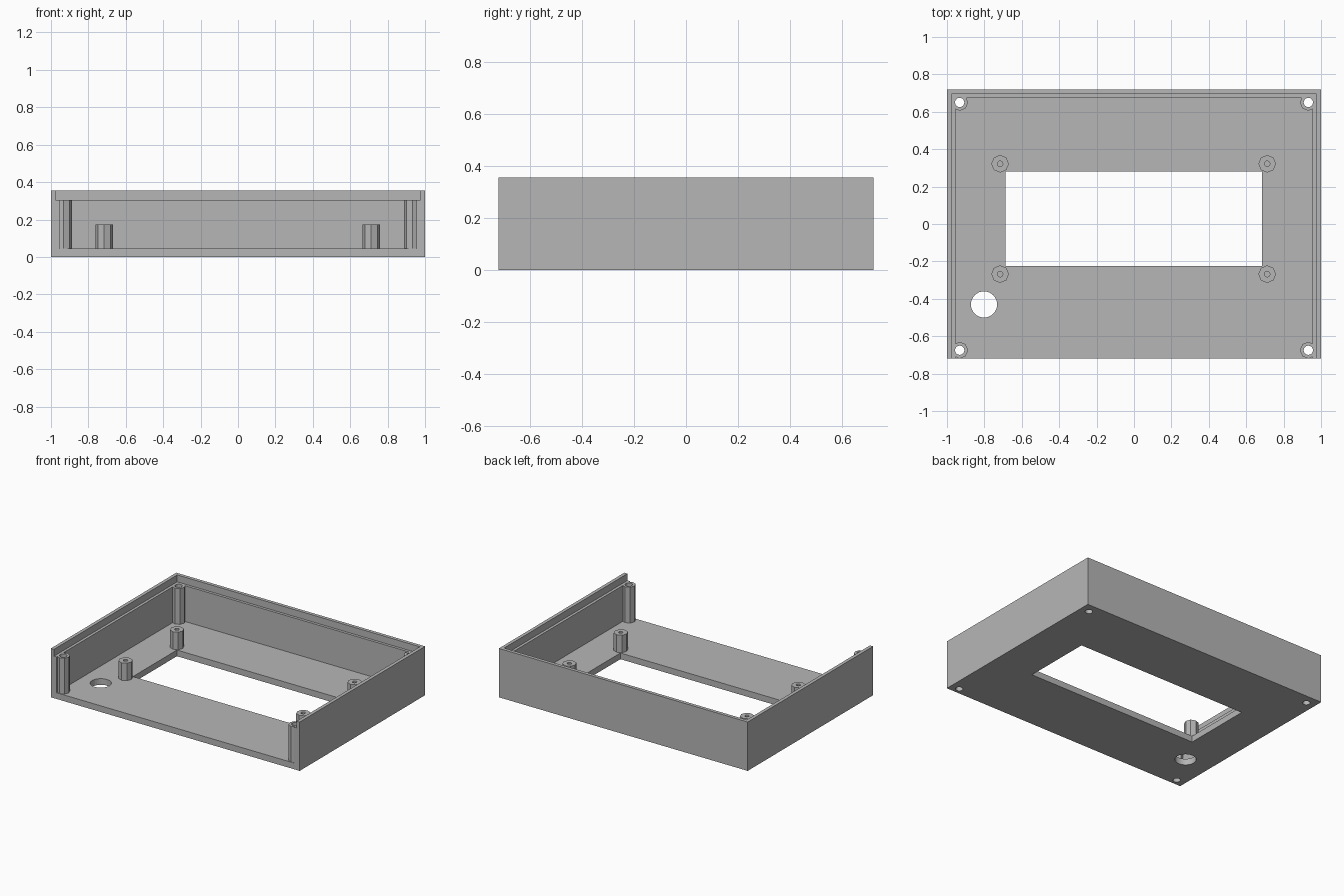
import bpy
import math

cube = bpy.data.objects.get("Cube")
if cube:
    bpy.data.objects.remove(cube, do_unlink=True)

grey = bpy.data.materials.new("plain grey")
grey.use_nodes = True
GREY = (0.47, 0.47, 0.47, 1)
grey.diffuse_color = GREY
grey.node_tree.nodes["Principled BSDF"].inputs["Base Color"].default_value = GREY


def finish(name):
    obj = bpy.context.object
    obj.name = name
    obj.data.materials.append(grey)
    return obj


def box(name, x0, x1, y0, y1, z0, z1):
    bpy.ops.mesh.primitive_cube_add(
        size=1, location=((x0 + x1) / 2, (y0 + y1) / 2, (z0 + z1) / 2))
    bpy.context.object.scale = (x1 - x0, y1 - y0, z1 - z0)
    bpy.ops.object.transform_apply(location=False, rotation=False, scale=True)
    return finish(name)


def cylinder(name, x, y, z0, z1, radius, sides):
    # A vertex points along x so the flats line up with the case
    bpy.ops.mesh.primitive_cylinder_add(
        vertices=sides, radius=radius, depth=z1 - z0, location=(x, y, (z0 + z1) / 2))
    return finish(name)


def combine(target, tool, operation="DIFFERENCE"):
    mod = target.modifiers.new("combine", "BOOLEAN")
    mod.operation = operation
    mod.solver = "EXACT"
    mod.object = tool
    bpy.context.view_layer.objects.active = target
    bpy.ops.object.modifier_apply(modifier=mod.name)
    bpy.data.objects.remove(tool, do_unlink=True)


HALF_Y, TOP, FLOOR, LEDGE = 0.72, 0.355, 0.045, 0.305
corners = [(sx * 0.932, y) for sx in (-1, 1) for y in (-0.675, 0.65)]

# Tray with floor, two side walls, back wall and open front
case = box("case", -1, 1, -HALF_Y, HALF_Y, 0, TOP)
combine(case, box("cavity", -0.955, 0.955, -1, 0.675, FLOOR, 1))

# Corner screw posts
for x, y in corners:
    combine(case, cylinder("post", x, y, 0.02, 0.33, 0.045, 8), "UNION")

# Ledge for a lid, cut into the walls and level with the post tops
combine(case, box("ledge", -0.975, 0.975, -1, 0.695, LEDGE, 1))

# Screw holes through posts and floor
for x, y in corners:
    combine(case, cylinder("screw_hole", x, y, -0.1, 0.5, 0.025, 16))

# Display window and round button hole
combine(case, box("window", -0.687, 0.685, -0.225, 0.28, -0.1, 0.2))
combine(case, cylinder("button_hole", -0.802, -0.43, -0.1, 0.2, 0.07, 32))

# Octagonal standoffs with blind holes around the window
for side, x in (("right", -0.716), ("left", 0.712)):
    for end, y in (("front", -0.268), ("back", 0.322)):
        standoff = cylinder(f"{side}_{end}_standoff", x, y, FLOOR, 0.172, 0.047, 8)
        combine(standoff, cylinder("pilot_hole", x, y, 0.06, 0.3, 0.015, 12))
